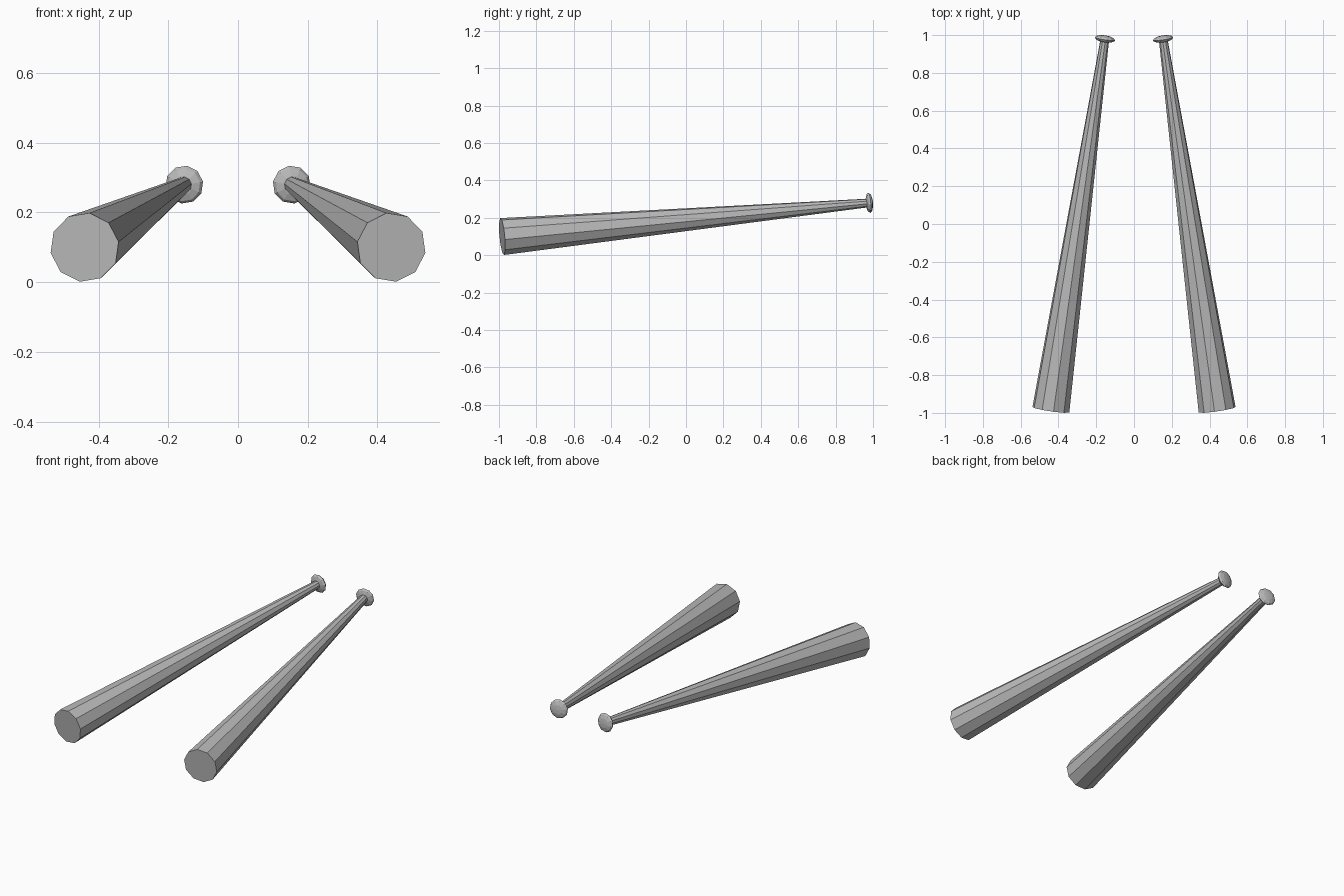
import bpy, bmesh, math
from mathutils import Vector, Matrix

if "Cube" in bpy.data.objects:
    bpy.data.objects.remove(bpy.data.objects["Cube"])

grey = bpy.data.materials.new("plain grey")
grey.diffuse_color = (0.5, 0.5, 0.5, 1)
grey.use_nodes = True
grey.node_tree.nodes["Principled BSDF"].inputs["Base Color"].default_value = grey.diffuse_color

# Axis of the left bat, from the thick end to the handle
START = Vector((-0.44, -0.983, 0.1))
END = Vector((-0.154, 0.98, 0.28))
axis = (END - START).normalized()
side = (Vector((1, 0, 0)) - axis * axis.x).normalized()
up = side.cross(axis)


def frame(centre):
    """Local x = side, y = up, z = backwards along the axis."""
    m = Matrix((side, up, -axis)).transposed().to_4x4()
    m.translation = centre
    return m


def mirrored_object(name, bm):
    """Make an object and mirror it to the right bat."""
    bmesh.ops.recalc_face_normals(bm, faces=bm.faces)
    mesh = bpy.data.meshes.new(name)
    bm.to_mesh(mesh)
    bm.free()
    mesh.materials.append(grey)
    ob = bpy.data.objects.new(name, mesh)
    bpy.context.collection.objects.link(ob)
    mod = ob.modifiers.new("mirror", 'MIRROR')
    mod.use_axis[0] = True
    mod.use_mirror_merge = False
    return ob


# Tapered ten-sided shafts
bm = bmesh.new()
length = (END - START).length
bmesh.ops.create_cone(bm, cap_ends=True, segments=10, radius1=0.023, radius2=0.1,
                      depth=length,
                      matrix=frame((START + END) / 2) @ Matrix.Rotation(math.radians(-8), 4, 'Z'))
mirrored_object("bat_shaft", bm)

# Flattened round knobs on the handle ends
bm = bmesh.new()
bmesh.ops.create_uvsphere(bm, u_segments=10, v_segments=6, radius=1,
                          matrix=frame(END) @ Matrix.Rotation(math.radians(-8), 4, 'Z')
                          @ Matrix.Diagonal((0.055, 0.055, 0.0185, 1)))
mirrored_object("bat_knob", bm)
